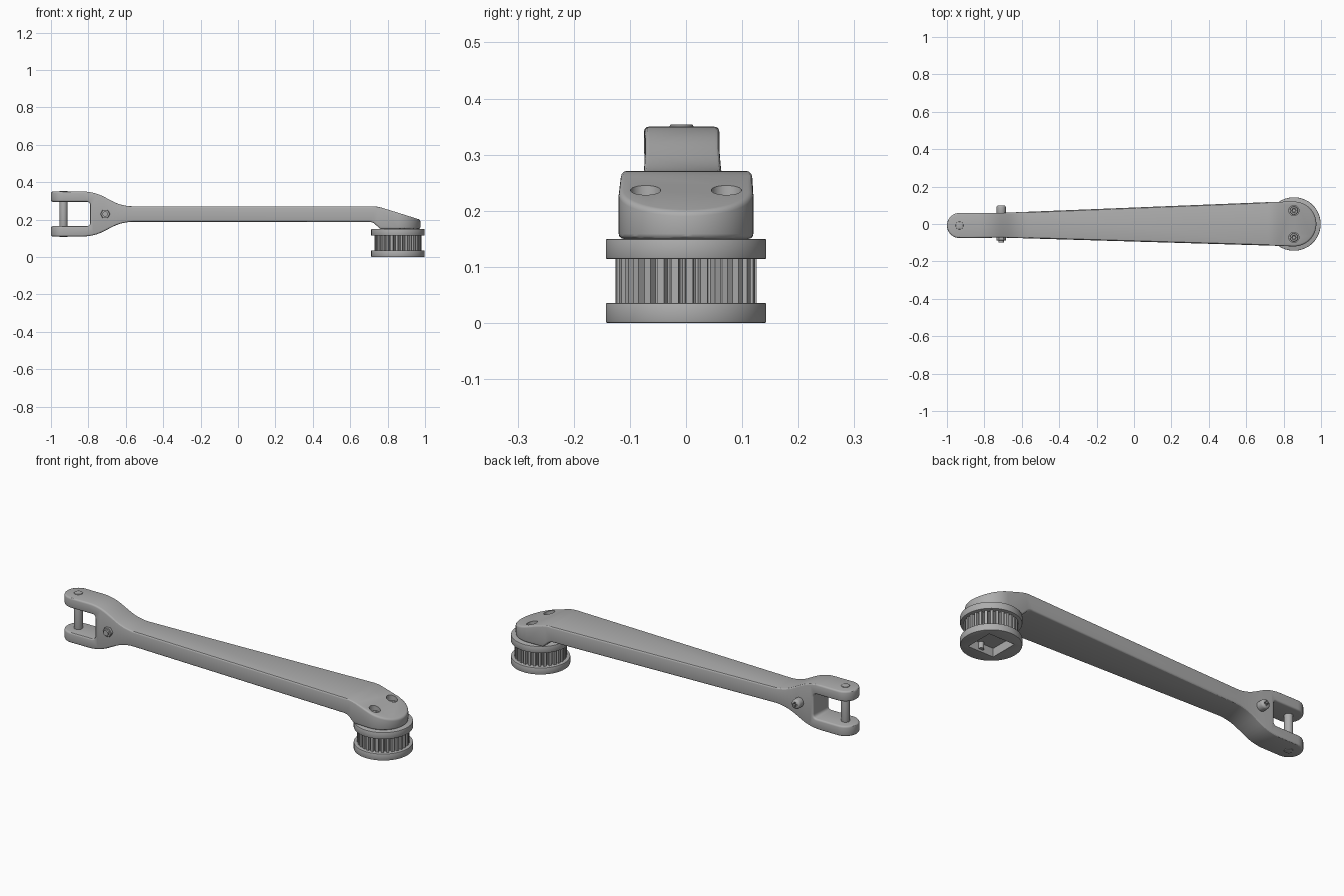
import bpy, bmesh
from math import sin, cos, pi, radians
from mathutils import Vector

cube = bpy.data.objects.get("Cube")
if cube:
    bpy.data.objects.remove(cube, do_unlink=True)

grey = bpy.data.materials.new("plain grey")
grey.use_nodes = True
COLOUR = (0.42, 0.42, 0.42, 1)
grey.diffuse_color = COLOUR
grey.node_tree.nodes["Principled BSDF"].inputs["Base Color"].default_value = COLOUR


def prism(name, points, low, high, axis="z"):
    """Extrude an outline along z, or an x-z outline along y."""
    bm = bmesh.new()
    def place(p, h):
        return (p[0], p[1], h) if axis == "z" else (p[0], h, p[1])
    a = [bm.verts.new(place(p, low)) for p in points]
    b = [bm.verts.new(place(p, high)) for p in points]
    bm.faces.new(a)
    bm.faces.new(b)
    for i in range(len(a)):
        j = (i + 1) % len(a)
        bm.faces.new((a[i], a[j], b[j], b[i]))
    bmesh.ops.recalc_face_normals(bm, faces=bm.faces)
    mesh = bpy.data.meshes.new(name)
    bm.to_mesh(mesh)
    bm.free()
    obj = bpy.data.objects.new(name, mesh)
    bpy.context.collection.objects.link(obj)
    mesh.materials.append(grey)
    return obj


def circle(x, y, r, n=32, turn=0.0):
    return [(x + r * cos(turn + 2 * pi * i / n), y + r * sin(turn + 2 * pi * i / n)) for i in range(n)]


def rounded(corners, steps=6):
    """Fillet a polygon given as (x, y, cut length) corners."""
    out = []
    for i, (x, y, d) in enumerate(corners):
        p = Vector((x, y))
        if not d:
            out.append(p)
            continue
        before = Vector(corners[i - 1][:2])
        after = Vector(corners[(i + 1) % len(corners)][:2])
        s = p + (before - p).normalized() * d
        e = p + (after - p).normalized() * d
        for k in range(steps + 1):
            t = k / steps
            out.append(s * (1 - t) ** 2 + p * 2 * t * (1 - t) + e * t * t)
    return out


def boolean(obj, other, operation="DIFFERENCE"):
    mod = obj.modifiers.new(operation.title(), "BOOLEAN")
    mod.object, mod.operation, mod.solver = other, operation, "EXACT"
    other.hide_render = True
    apply(obj)
    bpy.data.objects.remove(other, do_unlink=True)


def bevel(obj, width, segments=2, angle=35):
    mod = obj.modifiers.new("Bevel", "BEVEL")
    mod.width, mod.segments = width, segments
    mod.limit_method, mod.angle_limit = "ANGLE", radians(angle)
    mod.use_clamp_overlap = False
    apply(obj)


def apply(obj):
    bpy.context.view_layer.objects.active = obj
    for mod in list(obj.modifiers):
        bpy.ops.object.modifier_apply(modifier=mod.name)


# Arm: side profile crossed with the tapered plan outline
PIN_X, PIN_Y, HUB_X, SCREW_Y = -0.933, -0.008, 0.855, 0.072
side = rounded([
    (-1.05, 0.35, 0), (-1.05, 0.295, 0), (-0.79, 0.295, 0.02), (-0.79, 0.165, 0.02),
    (-1.05, 0.165, 0), (-1.05, 0.11, 0), (-0.77, 0.11, 0.06), (-0.62, 0.188, 0.06),
    (0.72, 0.188, 0.02), (0.76, 0.15, 0), (1.05, 0.15, 0), (1.05, 0.176, 0),
    (0.745, 0.271, 0.03), (-0.62, 0.271, 0.06), (-0.77, 0.35, 0.06)])
arm = prism("arm", side, -0.3, 0.3, "y")

plan = [(HUB_X + 0.12 * cos(a), 0.12 * sin(a)) for a in (pi * (i / 32 - 0.5) for i in range(33))]
plan += [(0.745, 0.118), (-0.7, 0.06)]
plan += [(PIN_X - 0.067 * cos(a), PIN_Y + 0.067 * sin(a)) for a in (pi * (0.5 - i / 20) for i in range(21))]
plan += [(-0.7, -0.073), (0.745, -0.116)]
boolean(arm, prism("plan_cutter", plan, -0.2, 0.6), "INTERSECT")
bevel(arm, 0.009, 3)

# Counterbored screws in the sloping end
for name, s in (("left", 1), ("right", -1)):
    y = s * SCREW_Y
    boolean(arm, prism("bore_cutter", circle(HUB_X, y, 0.027), 0.2, 0.4))
    head = prism(name + "_screw_head", circle(HUB_X, y, 0.022), 0.195, 0.218)
    boolean(head, prism("socket_cutter", circle(HUB_X, y, 0.011, 6), 0.206, 0.3))
    bevel(head, 0.002, 1)
    prism(name + "_screw_tip", circle(HUB_X, y, 0.014, 20), 0.012, 0.06)

# Belt pulley: two flanges and a toothed drum
flanges = []
for name, low, high in (("lower_flange", 0.0, 0.036), ("upper_flange", 0.114, 0.15)):
    flange = prism(name, circle(HUB_X, 0, 0.143, 64), low, high)
    bevel(flange, 0.003, 2)
    flanges.append(flange)
TEETH = 30
teeth = []
for i in range(TEETH):
    for f, r in ((0.0, 0.126), (0.48, 0.126), (0.56, 0.112), (0.74, 0.109), (0.92, 0.112)):
        a = 2 * pi * (i + f) / TEETH
        teeth.append((HUB_X + r * cos(a), r * sin(a)))
drum = prism("toothed_drum", teeth, 0.03, 0.12)

# Square pocket in the underside
for part in (flanges[0], drum):
    boolean(part, prism("pocket_cutter", circle(HUB_X, 0, 0.106, 4, pi / 4), -0.1, 0.045))

# Fork pin with a low head
pin = prism("fork_pin", circle(PIN_X, PIN_Y, 0.021), 0.106, 0.354)
bevel(pin, 0.003, 2)

# Cross bolt: domed head behind, nut and thread end in front
BOLT_X, BOLT_Z = -0.71, 0.23
prism("bolt_shank", circle(BOLT_X, BOLT_Z, 0.014, 20), -0.098, 0.07, "y")
nut = prism("bolt_nut", circle(BOLT_X, BOLT_Z, 0.026, 6), -0.088, -0.06, "y")
bevel(nut, 0.002, 1)
bolt_head = prism("bolt_head", circle(BOLT_X, BOLT_Z, 0.025), 0.05, 0.1, "y")
bevel(bolt_head, 0.012, 4)
for w, h in ((0.013, 0.004), (0.004, 0.013)):
    slot = [(BOLT_X + i * w, BOLT_Z + j * h) for i, j in ((-1, -1), (1, -1), (1, 1), (-1, 1))]
    boolean(bolt_head, prism("slot_cutter", slot, 0.088, 0.2, "y"))

# Smooth shading with crisp edges
bpy.ops.object.select_all(action="DESELECT")
for obj in bpy.context.collection.objects:
    if obj.type == "MESH" and obj.data.materials and obj.data.materials[0] == grey:
        obj.select_set(True)
        bpy.context.view_layer.objects.active = obj
bpy.ops.object.shade_smooth_by_angle(angle=radians(30))
